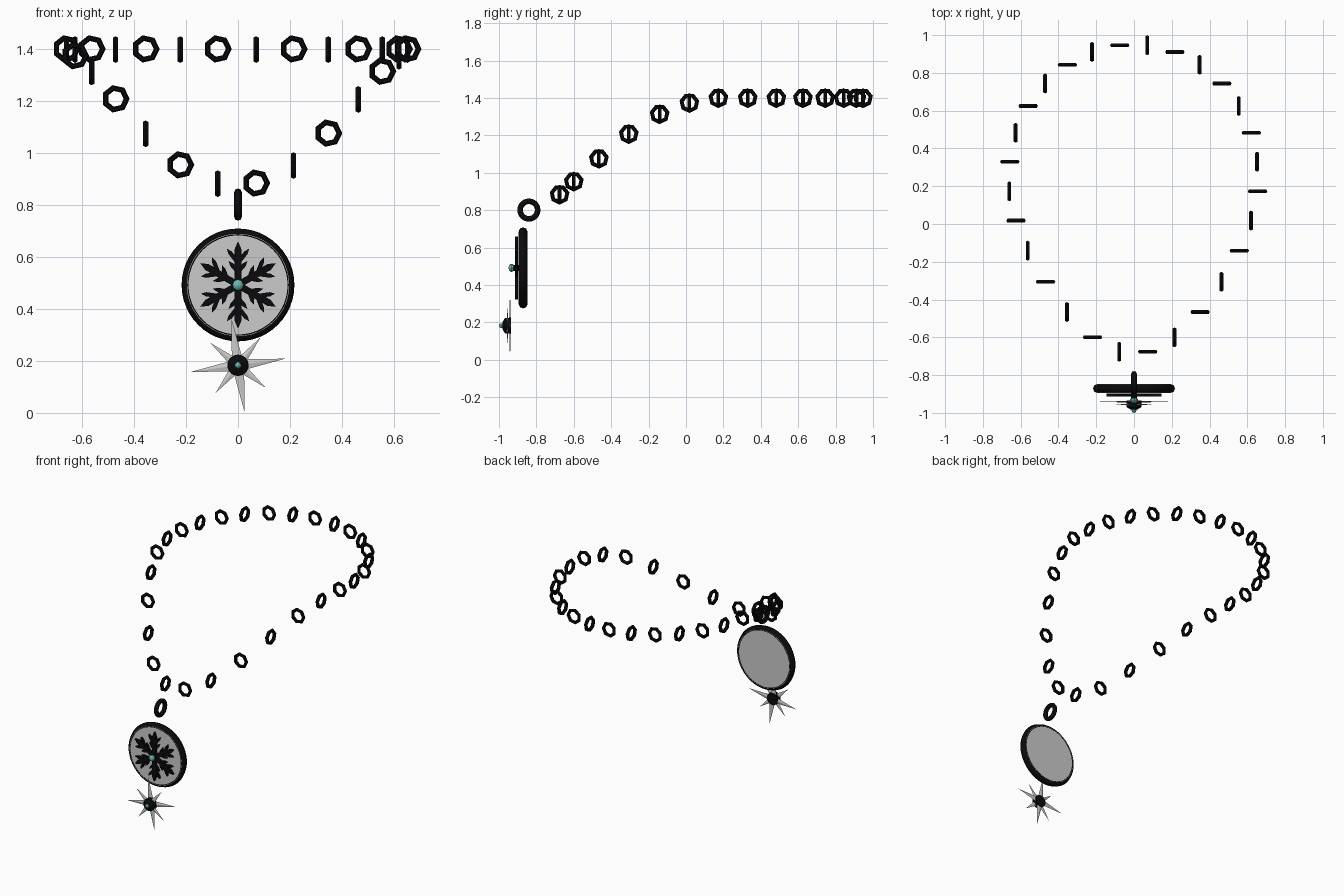
import bpy, bmesh, math
from mathutils import Matrix, Vector

if "Cube" in bpy.data.objects:
    bpy.data.objects.remove(bpy.data.objects["Cube"])


def material(name, rgb):
    m = bpy.data.materials.new(name)
    m.diffuse_color = (*rgb, 1)
    m.use_nodes = True
    m.node_tree.nodes["Principled BSDF"].inputs["Base Color"].default_value = m.diffuse_color
    return m


DARK = material("dark_metal", (0.003, 0.003, 0.004))
SILVER = material("silver", (0.93, 0.93, 0.95))
TEAL = material("teal_gem", (0.16, 0.5, 0.45))
FACE_Y = (math.pi / 2, 0, 0)      # local z points to the front (-y)
FACE_X = (0, math.pi / 2, 0)      # local z points to the side


def finish(name, mat, smooth=None):
    o = bpy.context.object
    o.name = name
    o.data.materials.append(mat)
    if smooth:
        bpy.ops.object.shade_smooth_by_angle(angle=math.radians(smooth))
    return o


def ring(name, loc, rot, major, minor, n, k, smooth=None):
    bpy.ops.mesh.primitive_torus_add(location=loc, rotation=rot, major_radius=major,
                                     minor_radius=minor, major_segments=n, minor_segments=k)
    return finish(name, DARK, smooth)


def disc(name, loc, radius, depth, n, mat):
    bpy.ops.mesh.primitive_cylinder_add(vertices=n, radius=radius, depth=depth,
                                        location=loc, rotation=FACE_Y)
    return finish(name, mat, 40)


def gem(name, loc, radius, half_depth):
    bpy.ops.mesh.primitive_uv_sphere_add(segments=8, ring_count=6, radius=1,
                                         location=loc, rotation=FACE_Y)
    bpy.context.object.scale = (radius, radius, half_depth)
    return finish(name, TEAL)


def mesh_object(name, bm, mat):
    bmesh.ops.recalc_face_normals(bm, faces=bm.faces)
    me = bpy.data.meshes.new(name)
    bm.to_mesh(me)
    bm.free()
    o = bpy.data.objects.new(name, me)
    bpy.context.collection.objects.link(o)
    me.materials.append(mat)
    return o


def add_prism(bm, pts, y0, y1):
    """Extrude an outline in x/z between two depths."""
    f = [bm.verts.new((x, y0, z)) for x, z in pts]
    b = [bm.verts.new((x, y1, z)) for x, z in pts]
    bm.faces.new(f)
    bm.faces.new(b[::-1])
    for i in range(len(pts)):
        j = (i + 1) % len(pts)
        bm.faces.new((f[i], f[j], b[j], b[i]))


def add_bar(bm, p, q, w, tip, y0, y1):
    """Bar from p to q with a pointed end."""
    p, q = Vector(p), Vector(q)
    d = (q - p).normalized()
    n = Vector((-d.y, d.x)) * w / 2
    s = q - d * tip
    add_prism(bm, [p - n, s - n, q, s + n, p + n], y0, y1)


# chain: links alternate between facing front and facing sideways
link_y = [.946, .911, .843, .744, .625, .483, .33, .173, .018, -.141, -.306, -.466, -.6, -.676]
link_z = [1.4] * 8 + [1.374, 1.314, 1.208, 1.076, .954, .884]
for side in (1, -1):
    for i, (y, z) in enumerate(zip(link_y, link_z)):
        x = side * 0.66 * math.sin((i + .5) * math.pi / 14) - .004
        sideways = (i % 2 == 0) == (side == 1)
        ring("chain_link", (x, y, z), FACE_X if sideways else FACE_Y, 0.0425, 0.0115, 7, 6)

# bail
ring("bail_ring", (0, -.84, .801), FACE_X, 0.047, 0.015, 24, 8, 60)

# medallion: thick silver plate inside a dark rim
CZ = .492
ring("medallion_rim", (0, -.871, CZ), FACE_Y, 0.193, 0.024, 48, 8, 60)
disc("medallion_plate", (0, -.871, CZ), .197, .046, 48, SILVER)

# snowflake with six branched arms
bm = bmesh.new()
for k in range(6):
    arm = bmesh.new()
    add_bar(arm, (0, 0), (0, .168), .026, .03, -.914, -.898)
    for s in (1, -1):
        add_bar(arm, (0, .085), (s * .043, .14), .016, .02, -.913, -.898)
        add_bar(arm, (0, .05), (s * .036, .092), .016, .02, -.913, -.898)
    arm.transform(Matrix.Rotation(k * math.pi / 3, 4, 'Y'))
    tmp = bpy.data.meshes.new("arm")
    arm.to_mesh(tmp)
    arm.free()
    bm.from_mesh(tmp)
    bpy.data.meshes.remove(tmp)
mesh_object("snowflake", bm, DARK).location = (0, 0, CZ)
disc("snowflake_gem_seat", (0, -.908, CZ), .016, .03, 12, DARK)
gem("snowflake_gem", (0, -.933, CZ), .022, .016)

# hanging star: long and short flat spikes in two layers
SZ = .183


def spikes(name, y, length, half_w, half_d, start):
    bm = bmesh.new()
    for k in range(4):
        a = math.radians(start + 90 * k)
        d = Vector((math.cos(a), 0, math.sin(a)))
        n = Vector((-d.z, 0, d.x)) * half_w
        e = Vector((0, half_d, 0))
        c = d * .012
        base = [bm.verts.new(c + v) for v in (n, e, -n, -e)]
        tip = bm.verts.new(d * length)
        bm.faces.new(base)
        for i in range(4):
            bm.faces.new((base[i], base[(i + 1) % 4], tip))
    mesh_object(name, bm, SILVER).location = (0, y, SZ)


spikes("star_long_spikes", -.941, .184, .022, .005, 8)
spikes("star_short_spikes", -.955, .137, .019, .005, 51)
disc("star_hub", (0, -.952, SZ), .041, .034, 24, DARK)
bpy.ops.mesh.primitive_cone_add(vertices=24, radius1=.041, radius2=.018, depth=.014,
                                location=(0, -.975, SZ), rotation=FACE_Y)
finish("star_hub_dome", DARK)
gem("star_gem", (0, -.986, SZ), .013, .014)
